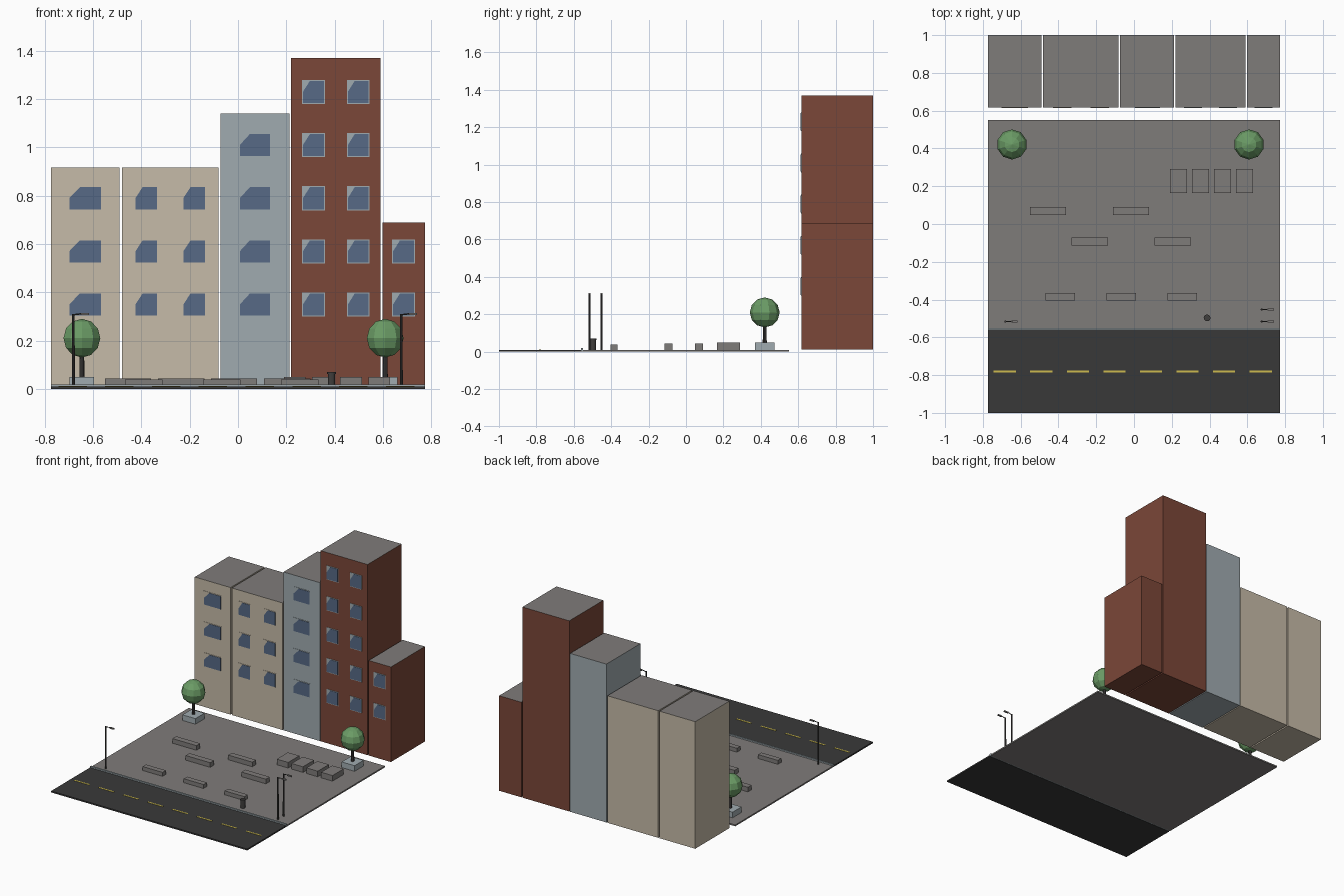
import bpy, bmesh, math
from mathutils import Matrix, Vector

cube = bpy.data.objects.get("Cube")
if cube:
    bpy.data.objects.remove(cube, do_unlink=True)


def material(name, hex_colour):
    rgb = [int(hex_colour[i:i + 2], 16) / 255 for i in (0, 2, 4)]
    lin = [c / 12.92 if c <= 0.04045 else ((c + 0.055) / 1.055) ** 2.4 for c in rgb] + [1.0]
    m = bpy.data.materials.new(name)
    m.use_nodes = True
    m.diffuse_color = lin
    bsdf = next(n for n in m.node_tree.nodes if n.type == 'BSDF_PRINCIPLED')
    bsdf.inputs["Base Color"].default_value = lin
    return m


TAN = material("tan plaster", "C6BBA8")
STEEL = material("pale blue grey", "A0ABB0")
BRICK = material("red brick", "7B4738")
GLASS = material("window blue", "576A86")
GREY = material("concrete grey", "7F7C7A")
ROAD = material("asphalt", "393939")
DARK = material("dark metal", "403E3D")
GREEN = material("leaf green", "6B9C66")
YELLOW = material("road yellow", "CDBB4E")


def finish(name, bm, *mats):
    bmesh.ops.recalc_face_normals(bm, faces=bm.faces)
    me = bpy.data.meshes.new(name)
    bm.to_mesh(me)
    bm.free()
    for m in mats:
        me.materials.append(m)
    ob = bpy.data.objects.new(name, me)
    bpy.context.collection.objects.link(ob)
    return ob


def add_box(bm, x0, x1, y0, y1, z0, z1):
    mat = Matrix.Translation(((x0 + x1) / 2, (y0 + y1) / 2, (z0 + z1) / 2)) @ \
        Matrix.Diagonal((x1 - x0, y1 - y0, z1 - z0, 1))
    bmesh.ops.create_cube(bm, size=1, matrix=mat)


def box(name, mat, *limits):
    bm = bmesh.new()
    add_box(bm, *limits)
    return finish(name, bm, mat)


def add_rod(bm, a, b, r1, r2, sides=8):
    a, b = Vector(a), Vector(b)
    d = b - a
    mat = Matrix.Translation((a + b) / 2) @ d.to_track_quat('Z', 'Y').to_matrix().to_4x4()
    bmesh.ops.create_cone(bm, cap_ends=True, segments=sides, radius1=r1, radius2=r2,
                          depth=d.length, matrix=mat)


# Ground: road, plaza, kerb and lane dashes
W = 0.773
TOP = 0.01
box("road", ROAD, -W, W, -1.0, -0.56, 0, TOP)
box("plaza", GREY, -W, W, -0.55, 0.55, 0, TOP)
box("kerb", STEEL, -W, W, -0.562, -0.55, 0.002, 0.019)
bm = bmesh.new()
for i in range(8):
    x = -0.684 + i * 0.1935
    add_box(bm, x - 0.059, x + 0.059, -0.786, -0.775, TOP - 0.002, TOP + 0.002)
finish("lane_dashes", bm, YELLOW)

# Buildings: name, wall, x range, top, window x ranges, storeys
FRONT, BACK, BASE = 0.617, 1.0, 0.012
buildings = [
    ("tan_building_right", TAN, -W, -0.491, 0.917, [(-0.702, -0.562)], 3),
    ("tan_building_left", TAN, -0.481, -0.081, 0.917, [(-0.428, -0.332), (-0.23, -0.132)], 3),
    ("pale_building", STEEL, -0.073, 0.213, 1.14, [(0.004, 0.137)], 4),
    ("brick_tower", BRICK, 0.22, 0.589, 1.37, [(0.265, 0.36), (0.451, 0.544)], 5),
    ("brick_annex", BRICK, 0.598, W, 0.689, [(0.638, 0.732)], 2),
]
for name, wall, x0, x1, top, spans, storeys in buildings:
    ob = box(name, wall, x0, x1, FRONT, BACK, BASE, top)
    ob.data.materials.append(GREY)
    for p in ob.data.polygons:            # grey roof on the upward face
        p.material_index = int(p.normal.z > 0.5)

    # Frame plates and corner-cut panes
    frames, panes = bmesh.new(), bmesh.new()
    for a, b in spans:
        for s in range(storeys):
            z0 = 0.299 + 0.22 * s
            z1 = z0 + 0.1
            add_box(frames, a, b, FRONT - 0.002, FRONT + 0.002, z0, z1)
            m = 0.004
            l, r, lo, hi = a + m, b - m, z0 + m, z1 - m
            outline = [(l, lo), (r, lo), (r, hi), (l + 0.33 * (r - l), hi), (l, hi - 0.045)]
            face = panes.faces.new([panes.verts.new((x, FRONT - 0.004, z)) for x, z in outline])
            ext = bmesh.ops.extrude_face_region(panes, geom=[face])
            moved = [v for v in ext["geom"] if isinstance(v, bmesh.types.BMVert)]
            bmesh.ops.translate(panes, vec=(0, 0.004, 0), verts=moved)
    finish(name + "_window_frames", frames, STEEL if wall is BRICK else wall)
    finish(name + "_window_panes", panes, GLASS)

# Long benches in three staggered rows
rows = [(0.048, 0.09, 0.043, 0.19, (-0.456, -0.016)),
        (-0.115, -0.072, 0.043, 0.193, (-0.235, 0.204)),
        (-0.404, -0.366, 0.038, 0.156, (-0.39, -0.067, 0.255))]
for y0, y1, h, length, centres in rows:
    for x in centres:
        box("bench", GREY, x - length / 2, x + length / 2, y0, y1, TOP, h)

# Row of square seating blocks
for i in range(4):
    x = 0.235 + i * 0.1165
    box("seat_block", GREY, x - 0.045, x + 0.045, 0.165, 0.29, TOP, 0.05)

# Trees in planters
for x in (-0.646, 0.609):
    y = 0.421
    box("tree_planter", STEEL, x - 0.051, x + 0.051, y - 0.051, y + 0.051, TOP, 0.05)
    bm = bmesh.new()
    add_rod(bm, (x, y, 0.045), (x, y, 0.16), 0.011, 0.009)
    finish("tree_trunk", bm, DARK)
    bm = bmesh.new()
    bmesh.ops.create_uvsphere(bm, u_segments=10, v_segments=6, radius=0.08,
                              matrix=Matrix.Translation((x, y, 0.21)))
    finish("tree_crown", bm, GREEN)

# Street lamps with an arm and a flat head towards +x
for x, y in ((-0.681, -0.516), (0.676, -0.516), (0.676, -0.452)):
    bm = bmesh.new()
    add_rod(bm, (x, y, TOP), (x, y, 0.31), 0.006, 0.005)
    add_rod(bm, (x, y, 0.307), (x + 0.04, y, 0.312), 0.003, 0.003, 6)
    finish("lamp_post", bm, DARK)
    box("lamp_head", GREY, x + 0.032, x + 0.064, y - 0.005, y + 0.005, 0.305, 0.314)

# Litter bin with a rim
bm = bmesh.new()
add_rod(bm, (0.387, -0.497, TOP), (0.387, -0.497, 0.062), 0.015, 0.015, 12)
add_rod(bm, (0.387, -0.497, 0.062), (0.387, -0.497, 0.071), 0.018, 0.018, 12)
finish("litter_bin", bm, DARK)
